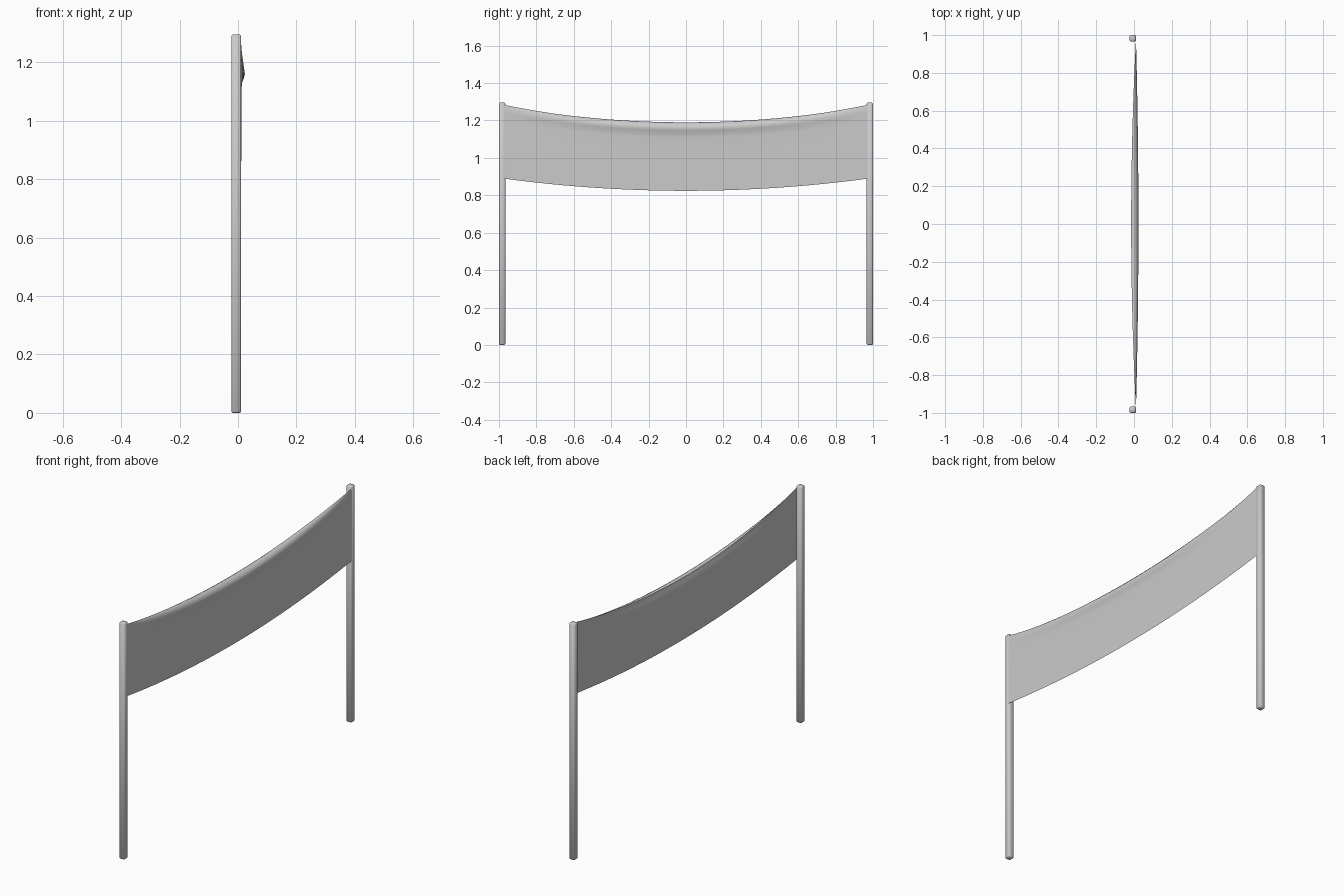
import bpy, bmesh

if "Cube" in bpy.data.objects:
    bpy.data.objects.remove(bpy.data.objects["Cube"])

POST_W, POST_H = 0.034, 1.295


def finish(bm, name, angle):
    bmesh.ops.recalc_face_normals(bm, faces=bm.faces)
    me = bpy.data.meshes.new(name)
    bm.to_mesh(me)
    bm.free()
    ob = bpy.data.objects.new(name, me)
    bpy.context.collection.objects.link(ob)
    bpy.ops.object.select_all(action='DESELECT')
    ob.select_set(True)
    bpy.context.view_layer.objects.active = ob
    bpy.ops.object.shade_smooth_by_angle(angle=angle)
    return ob


# Two square posts with softened corners
for side, name in ((-1, "left_post"), (1, "right_post")):
    bm = bmesh.new()
    bmesh.ops.create_cube(bm, size=1)
    for v in bm.verts:
        v.co.x = v.co.x * POST_W - 0.006
        v.co.y = v.co.y * POST_W + side * (1 - POST_W / 2)
        v.co.z = (v.co.z + 0.5) * POST_H
    bmesh.ops.bevel(bm, geom=bm.edges[:], offset=0.005, segments=1,
                    affect='EDGES', profile=0.5)
    finish(bm, name, 1.05)

# Sagging cloth banner: (x at middle, height fraction at ends, at middle)
profile = [(-0.015, 1.0, 0.985), (-0.003, 0.985, 1.0), (0.010, 0.965, 0.985),
           (0.019, 0.94, 0.955), (0.0235, 0.915, 0.92), (0.020, 0.88, 0.88),
           (0.014, 0.84, 0.835), (0.012, 0.78, 0.78), (0.012, 0.5, 0.5),
           (0.012, 0.25, 0.25), (0.012, 0.0, 0.0)]
N = 32
bm = bmesh.new()
rows = []
for i in range(N + 1):
    t = 2 * i / N - 1
    s = 1 - t * t
    top, bottom = 1.285 - 0.095 * s, 0.89 - 0.066 * s
    row = []
    for x, f_end, f_mid in profile:
        f = f_end + (f_mid - f_end) * s
        row.append(bm.verts.new((0.0105 + (x - 0.0105) * s, 0.98 * t,
                                 bottom + f * (top - bottom))))
    rows.append(row)
for a, b in zip(rows, rows[1:]):
    for j in range(len(profile) - 1):
        bm.faces.new((a[j], a[j + 1], b[j + 1], b[j]))
finish(bm, "cloth_banner", 1.4)
